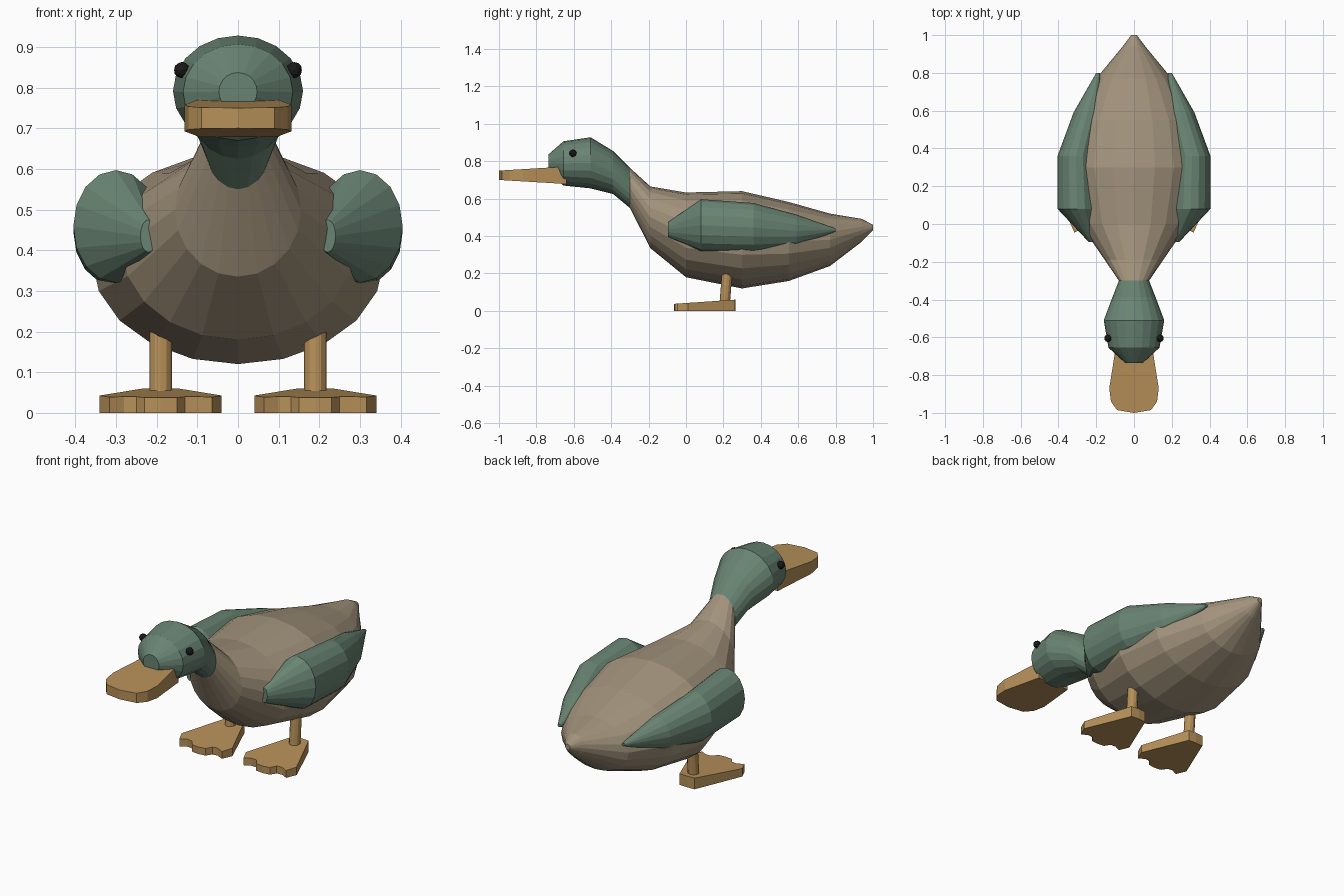
import bpy, bmesh
from math import sin, cos, pi

if "Cube" in bpy.data.objects:
    bpy.data.objects.remove(bpy.data.objects["Cube"])


def material(name, color):
    m = bpy.data.materials.new(name)
    m.diffuse_color = (*color, 1)
    m.use_nodes = True
    m.node_tree.nodes["Principled BSDF"].inputs["Base Color"].default_value = m.diffuse_color
    return m


TAN = material("tan", (0.36, 0.29, 0.20))
GREEN = material("green", (0.14, 0.23, 0.17))
ORANGE = material("orange", (0.47, 0.28, 0.10))
BLACK = material("black", (0.01, 0.01, 0.01))


def finish(name, bm, mat):
    bmesh.ops.recalc_face_normals(bm, faces=bm.faces)
    me = bpy.data.meshes.new(name)
    bm.to_mesh(me)
    bm.free()
    me.materials.append(mat)
    ob = bpy.data.objects.new(name, me)
    bpy.context.collection.objects.link(ob)
    return ob


def loft(name, rings, sides, mat, cap_start=True, cap_end=True):
    """Elliptical rings along y: (y, bottom z, top z, half width, centre x)."""
    bm = bmesh.new()
    loops = []
    for y, lo, hi, w, cx in rings:
        loops.append([bm.verts.new((cx + w * sin(2 * pi * i / sides), y,
                                    (lo + hi) / 2 - (hi - lo) / 2 * cos(2 * pi * i / sides)))
                      for i in range(sides)])
    for a, b in zip(loops, loops[1:]):
        for i in range(sides):
            j = (i + 1) % sides
            bm.faces.new((a[i], a[j], b[j], b[i]))
    if cap_start:
        bm.faces.new(loops[0])
    if cap_end:
        bm.faces.new(loops[-1])
    return finish(name, bm, mat)


def slab(name, half, cx, bottom, top, mat):
    """Solid from a mirrored half outline; bottom and top give z for each y."""
    outline = half + [(-x, y) for x, y in reversed(half) if x > 0]
    bm = bmesh.new()
    lo = [bm.verts.new((cx + x, y, bottom(y))) for x, y in outline]
    hi = [bm.verts.new((cx + x, y, top(y))) for x, y in outline]
    bm.faces.new(lo)
    bm.faces.new(hi)
    n = len(outline)
    for i in range(n):
        j = (i + 1) % n
        bm.faces.new((lo[i], lo[j], hi[j], hi[i]))
    return finish(name, bm, mat)


# Body, from neck joint to tail
loft("body", [(-0.30, 0.55, 0.765, 0.08, 0), (-0.19, 0.335, 0.665, 0.155, 0),
              (0.0, 0.18, 0.633, 0.285, 0), (0.30, 0.12, 0.64, 0.36, 0),
              (0.55, 0.16, 0.582, 0.315, 0), (0.77, 0.24, 0.52, 0.20, 0),
              (0.94, 0.37, 0.492, 0.06, 0), (1.0, 0.43, 0.46, 0.015, 0)],
     20, TAN, cap_start=False)

# Neck and head
loft("head", [(-0.30, 0.55, 0.765, 0.08, 0), (-0.39, 0.625, 0.855, 0.115, 0),
              (-0.51, 0.655, 0.928, 0.16, 0), (-0.655, 0.67, 0.907, 0.135, 0),
              (-0.735, 0.743, 0.837, 0.047, 0)],
     20, GREEN, cap_start=False)

# Bill
slab("bill", [(0, -1.0), (0.09, -0.985), (0.122, -0.94), (0.131, -0.87),
              (0.115, -0.77), (0.095, -0.64), (0, -0.64)], 0,
     lambda y: 0.70 - 0.06 * (y + 1), lambda y: 0.75 + 0.06 * (y + 1), ORANGE)

for side, s in (("left", -1), ("right", 1)):
    # Folded wing
    loft(side + "_wing", [(-0.095, 0.395, 0.475, 0.02, 0.22 * s),
                          (0.08, 0.32, 0.597, 0.105, 0.30 * s),
                          (0.36, 0.315, 0.577, 0.097, 0.308 * s),
                          (0.59, 0.34, 0.515, 0.075, 0.245 * s),
                          (0.80, 0.425, 0.44, 0.01, 0.19 * s)], 16, GREEN)
    # Eye
    bm = bmesh.new()
    bmesh.ops.create_icosphere(bm, subdivisions=2, radius=0.02)
    bmesh.ops.translate(bm, verts=bm.verts, vec=(0.138 * s, -0.605, 0.843))
    finish(side + "_eye", bm, BLACK)
    # Leg, leaning slightly back
    bm = bmesh.new()
    bmesh.ops.create_cone(bm, cap_ends=True, segments=12, radius1=0.028,
                          radius2=0.028, depth=0.20)
    for v in bm.verts:
        v.co.y += 0.215 + 0.08 * v.co.z
        v.co.x += 0.19 * s
        v.co.z += 0.14
    finish(side + "_leg", bm, ORANGE)
    # Webbed foot
    slab(side + "_foot", [(0, -0.065), (0.04, -0.06), (0.06, -0.03), (0.09, -0.027),
                          (0.126, -0.045), (0.15, 0.01), (0.045, 0.262), (0, 0.265)],
         0.19 * s, lambda y: 0.0, lambda y: 0.042 + 0.068 * y, ORANGE)
